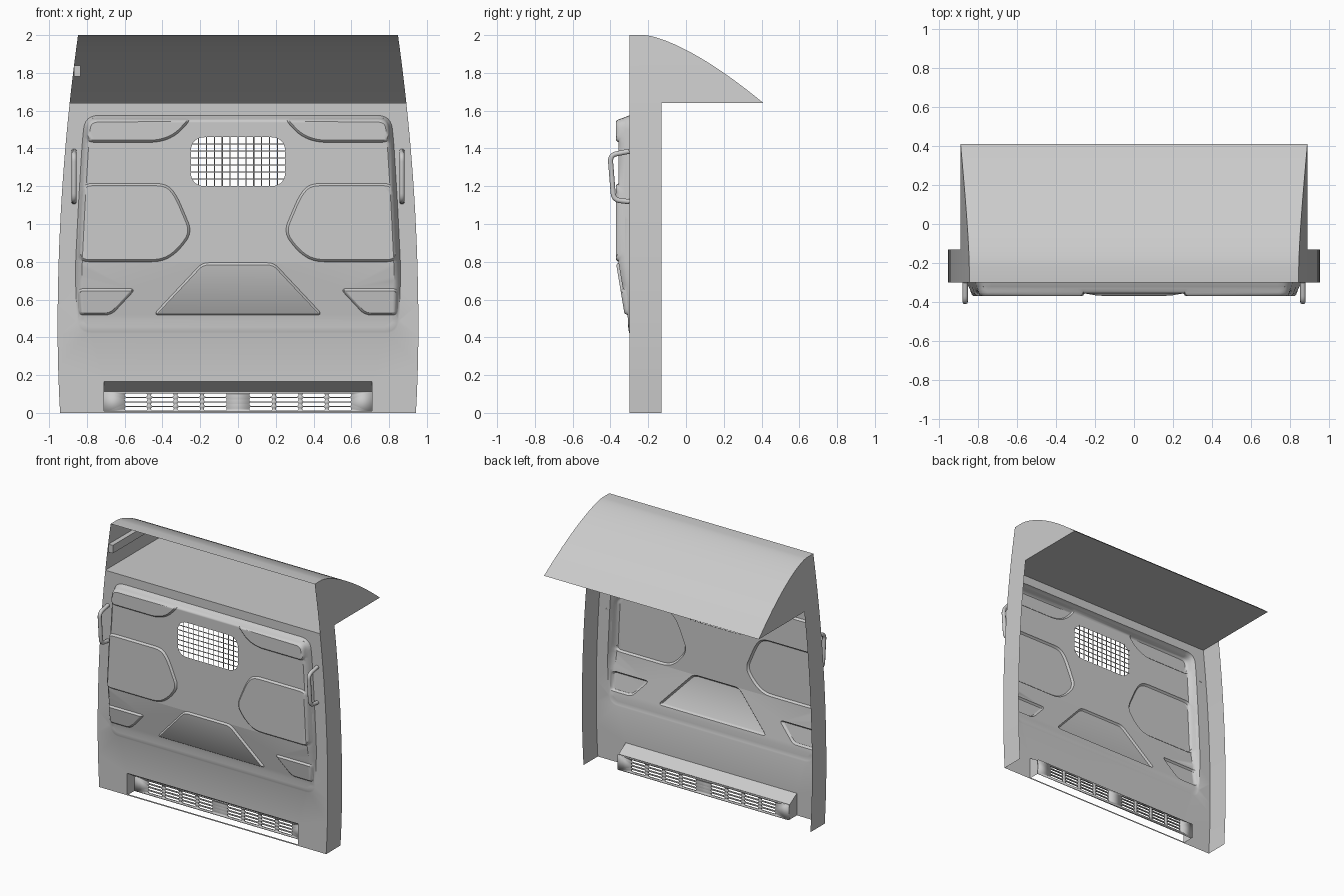
import bpy, bmesh, math
from mathutils import Vector
from mathutils.geometry import delaunay_2d_cdt

if "Cube" in bpy.data.objects:
    bpy.data.objects.remove(bpy.data.objects["Cube"])

FRONT, FLANGE, SHELF_Z = -0.30, -0.13, 1.64


def half_width(z):
    return 0.955 - (0.045 if z > 0.45 else 0.065) * (z - 0.45) ** 2


def roof_z(y):
    return 2.0 - 0.36 * max(0, (y + 0.22) / 0.63) ** 1.45


def add_mesh(name, verts, faces, weld=True):
    bm = bmesh.new()
    vs = [bm.verts.new(v) for v in verts]
    for f in faces:
        bm.faces.new([vs[i] for i in f])
    if weld:
        bmesh.ops.remove_doubles(bm, verts=bm.verts, dist=1e-5)
    loose = [v for v in bm.verts if not v.link_faces]
    bmesh.ops.delete(bm, geom=loose, context='VERTS')
    me = bpy.data.meshes.new(name)
    bm.to_mesh(me)
    bm.free()
    ob = bpy.data.objects.new(name, me)
    bpy.context.collection.objects.link(ob)
    bpy.ops.object.select_all(action='DESELECT')
    ob.select_set(True)
    bpy.context.view_layer.objects.active = ob
    bpy.ops.object.shade_smooth_by_angle(angle=math.radians(30))
    return ob


def strip(name, row_a, row_b):
    n = len(row_a)
    return add_mesh(name, row_a + row_b, [(i, i + 1, n + i + 1, n + i) for i in range(n - 1)])


def tube(name, paths, radius, sides=3):
    cu = bpy.data.curves.new(name, 'CURVE')
    cu.dimensions, cu.bevel_depth, cu.bevel_resolution, cu.use_fill_caps = '3D', radius, sides, True
    for path in paths:
        sp = cu.splines.new('POLY')
        sp.points.add(len(path) - 1)
        for p, co in zip(sp.points, path):
            p.co = (*co, 1)
    ob = bpy.data.objects.new(name, cu)
    bpy.context.collection.objects.link(ob)
    return ob


def rounded(corners, r, closed=True, n=6):
    pts, m = [Vector(c) for c in corners], len(corners)
    out = []
    for i, p in enumerate(pts):
        if not closed and i in (0, m - 1):
            out.append(p)
            continue
        ends = []
        for q in (pts[i - 1], pts[(i + 1) % m]):
            d = q - p
            ends.append(p + d.normalized() * min(r, d.length * 0.48))
        for k in range(n + 1):
            t = k / n
            out.append(ends[0] * (1 - t) ** 2 + p * 2 * t * (1 - t) + ends[1] * t * t)
    return out


def mirror(poly):
    return [Vector((-p.x, p.y)) for p in reversed(poly)]


def inset(poly, d):
    n = len(poly)
    area = sum(poly[i - 1].cross(poly[i]) for i in range(n))
    s = 1 if area > 0 else -1
    out = []
    for i, p in enumerate(poly):
        a = (p - poly[i - 1]).normalized()
        b = (poly[(i + 1) % n] - p).normalized()
        na, nb = Vector((-a.y, a.x)) * s, Vector((-b.y, b.x)) * s
        m = (na + nb).normalized()
        out.append(p + m * d / max(0.4, m.dot(na)))
    return out


def depth_in(p, poly):
    """Distance inside a polygon, 0 when outside."""
    inside, best = False, 9.0
    for a, b in zip(poly, poly[1:] + poly[:1]):
        if (a.y > p.y) != (b.y > p.y) and p.x < a.x + (p.y - a.y) * (b.x - a.x) / (b.y - a.y):
            inside = not inside
        e = b - a
        t = min(1, max(0, (p - a).dot(e) / max(e.length_squared, 1e-12)))
        best = min(best, (p - a - e * t).length)
    return best if inside else 0.0


def ramp(p, poly, w):
    return math.sin(min(1, depth_in(p, poly) / w) * math.pi / 2)


def sheet(name, loops, lines, holes, y_of):
    """Flat x-z sheet triangulated along its outlines, then pressed in y."""
    verts, edges = [], []
    for loop, closed in [(l, 1) for l in loops + holes] + [(l, 0) for l in lines]:
        s, n = len(verts), len(loop)
        verts += [Vector(p) for p in loop]
        edges += [(s + i, s + (i + 1) % n) for i in range(n if closed else n - 1)]
    vs, _, fs, *_ = delaunay_2d_cdt(verts, edges, [], 0, 1e-5)
    keep = [f for f in fs
            if not any(depth_in(sum((vs[i] for i in f), Vector((0, 0))) / len(f), h) > 0 for h in holes)]
    return add_mesh(name, [(v.x, y_of(v), v.y) for v in vs], keep, weld=False)


def rect(x0, x1, z0, z1):
    return [Vector(c) for c in ((x0, z0), (x1, z0), (x1, z1), (x0, z1))]


# Pressed partition wall: raised field, embossed pads, window and vent openings
zs = [SHELF_Z * i / 20 for i in range(21)]
outline = [Vector((half_width(z), z)) for z in zs]
outline += [Vector((-p.x, p.y)) for p in reversed(outline)]
side = [(0.85, 0.42), (0.862, 0.75), (0.845, 1.1), (0.825, 1.43), (0.81, 1.575)]
field = rounded(side + [(-x, z) for x, z in reversed(side)], 0.075)
corner_pad = rounded([(0.81, 1.432), (0.42, 1.432), (0.33, 1.465), (0.24, 1.562), (0.80, 1.562)], 0.05)
middle_pad = rounded([(0.85, 0.80), (0.40, 0.80), (0.32, 0.85), (0.24, 0.955), (0.325, 1.155),
                      (0.38, 1.215), (0.83, 1.215)], 0.06)
low_pad = rounded([(0.85, 0.518), (0.67, 0.518), (0.54, 0.658), (0.852, 0.658)], 0.035)
centre_pad = rounded([(-0.45, 0.518), (0.45, 0.518), (0.19, 0.795), (-0.19, 0.795)], 0.035)
pads = [centre_pad]
for pad in (corner_pad, middle_pad, low_pad):
    pads += [pad, mirror(pad)]
window = rounded(rect(-0.25, 0.25, 1.20, 1.46), 0.08)
recess = rect(-0.71, 0.71, 0.01, 0.165)


def wall_y(p):
    f = ramp(p, field, 0.035)
    if f == 0:
        return FRONT
    d = 0.006 + 0.051 * min(1, max(0, (p.y - 0.49) / 0.305))
    return FRONT - d * f - 0.014 * f * max(ramp(p, q, 0.012) for q in pads)


loops = [outline] + [inset(field, d) for d in (0, 0.009, 0.02, 0.035)]
for pad in pads:
    loops += [pad, inset(pad, 0.005), inset(pad, 0.012)]
creases = [[(-0.862, z), (0.862, z)] for z in (0.49, 0.795)]
sheet("partition_wall", loops, creases, [window, recess], wall_y)

# Side flanges and roof cheeks
roof_ys = [-0.30, -0.22] + [-0.22 + 0.63 * i / 24 for i in range(1, 25)]
cheek = [(y, roof_z(y)) for y in reversed(roof_ys[1:])]
for s, label in ((-1, "left"), (1, "right")):
    x = lambda z: s * half_width(z)
    strip(label + "_flange", [(x(z), FRONT, z) for z in zs], [(x(z), FLANGE, z) for z in zs])
    strip(label + "_roof_cheek", [(x(z), FRONT, z) for y, z in cheek], [(x(z), y, z) for y, z in cheek])

# Curved roof and the shelf under it
strip("roof", [(-half_width(roof_z(y)), y, roof_z(y)) for y in roof_ys],
      [(half_width(roof_z(y)), y, roof_z(y)) for y in roof_ys])
w = half_width(SHELF_Z)
strip("shelf", [(-w, FRONT, SHELF_Z), (-w, 0.41, SHELF_Z)], [(w, FRONT, SHELF_Z), (w, 0.41, SHELF_Z)])

# Small rail inside the left roof cheek
bpy.ops.mesh.primitive_cube_add(size=1, location=(-0.85, -0.10, 1.81))
rail = bpy.context.object
rail.name = "roof_rail"
rail.scale = (0.035, 0.39, 0.06)

# Vent housing: sloping hood and end cheeks around the recess
back = -0.215
hood = [(sx * 0.71, y, z) for sx in (-1, 1) for y, z in ((FRONT, 0), (FRONT, 0.165), (back, 0.112), (back, 0))]
add_mesh("vent_housing", hood, [(1, 5, 6, 2), (0, 1, 2, 3), (4, 7, 6, 5)])

# Slotted vent grille, two groups of four columns
slots = []
for s in (-1, 1):
    for c in range(4):
        x0 = s * (0.12 + 0.14 * c)
        for r in range(4):
            z0 = 0.022 + 0.024 * r
            slots.append(rounded(rect(x0 - 0.06, x0 + 0.06, z0 - 0.009, z0 + 0.009), 0.009, n=3))
grille = sheet("vent_grille", [rect(-0.71, 0.71, 0, 0.112)], [], slots, lambda p: back)
grille.modifiers.new("thickness", 'SOLIDIFY').thickness = 0.012

# Wire mesh in the window
wy = -0.352
wires = [[(-0.25 + 0.5 * i / 12, wy, 1.20), (-0.25 + 0.5 * i / 12, wy, 1.46)] for i in range(1, 12)]
wires += [[(-0.25, wy, 1.20 + 0.26 * i / 7), (0.25, wy, 1.20 + 0.26 * i / 7)] for i in range(1, 7)]
tube("window_mesh", wires, 0.003, 1)

# Grab handles
grip = rounded([(FRONT, 1.385), (-0.402, 1.365), (-0.383, 1.128), (FRONT, 1.118)], 0.035, closed=False)
for s, label in ((-1, "left"), (1, "right")):
    tube(label + "_grab_handle", [[(s * 0.868, p.x, p.y) for p in grip]], 0.014)
